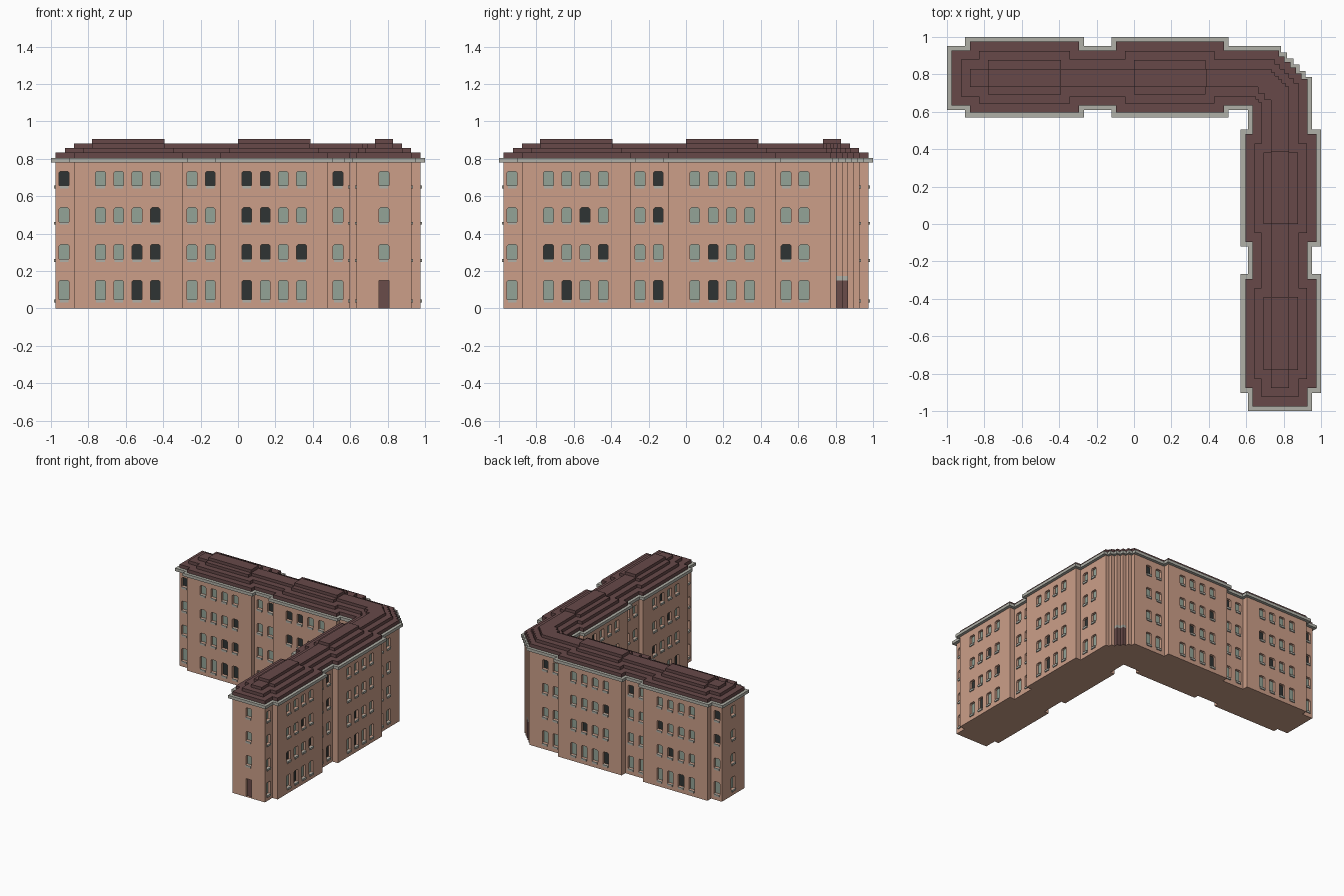
import bpy, bmesh
from mathutils import Vector

if "Cube" in bpy.data.objects:
    bpy.data.objects.remove(bpy.data.objects["Cube"])


def material(name, r, g, b):
    lin = [((c / 255 + 0.055) / 1.055) ** 2.4 for c in (r, g, b)]
    m = bpy.data.materials.new(name)
    m.diffuse_color = (*lin, 1)
    m.use_nodes = True
    m.node_tree.nodes["Principled BSDF"].inputs["Base Color"].default_value = m.diffuse_color
    return m


WALL, GLASS, DARK, DOOR, STONE = range(5)
MATS = [material("salmon_plaster", 204, 159, 137),
        material("grey_green_glass", 148, 164, 151),
        material("dark_glass", 47, 52, 51),
        material("brown_door", 106, 76, 74),
        material("pale_stone", 176, 176, 167)]
ROOF = material("roof_brown", 103, 73, 73)


def finish(bm, name, mats):
    me = bpy.data.meshes.new(name)
    bm.to_mesh(me)
    bm.free()
    for m in mats:
        me.materials.append(m)
    ob = bpy.data.objects.new(name, me)
    bpy.context.collection.objects.link(ob)
    return ob


def swap(pts):
    return [(y, x) for x, y in pts]


STEPS = 5


def outline(d):
    """L-shaped plan, clockwise, inset by d; mirrored across the diagonal."""
    end = -0.975 + d
    bumps = [(-0.878 + d, -0.293 - d), (-0.097 + d, 0.48 - d)]

    def side(base, bump):
        pts = [(end, base)]
        for a, b in bumps:
            pts += [(a, base), (a, bump), (b, bump), (b, base)]
        return pts

    ob, ib = 0.927 - d, 0.634 + d
    outer, inner = side(ob, 0.975 - d), side(ib, 0.595 + d)
    # stepped outer corner
    s = 0.775 - 0.414 * d
    k = (ob - s) / STEPS
    stairs = []
    for i in range(STEPS):
        stairs += [(s + i * k, ob - i * k), (s + i * k, ob - (i + 1) * k)]
    # inner corner, stepped on the roof tiers only
    corner = [(ib, ib)]
    if d > 0.01:
        c = 0.7 * d
        corner = [(ib, ib - c), (ib - c / 2, ib - c), (ib - c / 2, ib - c / 2),
                  (ib - c, ib - c / 2), (ib - c, ib)]
    poly = (outer + stairs + [(ob, s)] + swap(outer[::-1]) + swap(inner)
            + corner + inner[::-1])
    return poly, len(outer)


def prism(bm, pts, z0, z1):
    bottom = bm.faces.new([bm.verts.new((x, y, z0)) for x, y in pts])
    ext = bmesh.ops.extrude_face_region(bm, geom=[bottom], use_keep_orig=True)
    for v in ext["geom"]:
        if isinstance(v, bmesh.types.BMVert):
            v.co.z = z1
    bmesh.ops.recalc_face_normals(bm, faces=bm.faces)


# window layout
COLS = [-0.93, -0.735, -0.637, -0.54, -0.443, -0.246, -0.148,
        0.047, 0.145, 0.242, 0.34, 0.535, 0.631, 0.78]
ROWS = [(0.048, 0.15), (0.265, 0.342), (0.463, 0.538), (0.658, 0.733)]
HALF, CUT, DEPTH, TOP = 0.026, 0.008, 0.02, 0.785
# dark window columns per side, one set per floor
DARKS = {"front": [{3, 4, 7}, {3, 4, 7, 8, 10}, {4, 7, 8}, {0, 6, 7, 8, 11}],
         "right": [{2, 6, 8}, {1, 4, 8, 11}, {3, 6}, {6}],
         "back": [{2, 7}, {3, 9}, {0, 4, 7}, {0, 6, 12}],
         "left": [{1, 9}, {4, 6}, {2, 8}, {3, 10}]}

walls, sills = bmesh.new(), bmesh.new()
plan, n_outer = outline(0)
# stepped corner edges that carry the corner door
door_edges = range(n_outer + 3, n_outer + 7)

for e, a in enumerate(plan):
    a = Vector((*a, 0))
    b = Vector((*plan[(e + 1) % len(plan)], 0))
    L = (b - a).length
    u = (b - a) / L
    n = Vector((-u.y, u.x, 0))
    side = ("right" if n.x > 0.5 else "left" if n.x < -0.5
            else "back" if n.y > 0.5 else "front")

    def P(s, z, w=0.0):
        return a + u * s - n * w + Vector((0, 0, z))

    def face(pts, mat=WALL):
        f = walls.faces.new([walls.verts.new(P(*p)) for p in reversed(pts)])
        f.material_index = mat

    def cell(s0, s1, z0, z1, mat=WALL):
        face([(s0, z0), (s1, z0), (s1, z1), (s0, z1)], mat)

    def sill(s0, s1, z0, z1):
        bm_pts = [P(s0, 0, -0.008), P(s1, 0, -0.008), P(s1, 0, 0.01), P(s0, 0, 0.01)]
        prism(sills, [(p.x, p.y) for p in bm_pts], z0, z1)

    if e in door_edges:
        cell(0, L, 0, 0.15, DOOR)
        cell(0, L, 0.15, 0.172, STONE)
        cell(0, L, 0.172, TOP)
        continue

    # windows that fit on this stretch of wall
    along = (lambda c: (c - a.x) * u.x) if abs(u.x) > 0.5 else (lambda c: (c - a.y) * u.y)
    found = sorted((along(c), i) for i, c in enumerate(COLS)
                   if HALF + 0.005 < along(c) < L - HALF - 0.005)
    s = 0
    for centre, i in found:
        s0, s1 = centre - HALF, centre + HALF
        cell(s, s0, 0, TOP)
        s, z = s1, 0
        for r, (z0, z1) in enumerate(ROWS):
            door = r == 0 and i == 13 and side == "front"
            if door:
                z0 = 0
            else:
                cell(s0, s1, z, z0)
                sill(s0 + 0.003, s1 - 0.003, z0 - 0.016, z0)
            c = 0.001 if door else CUT
            loop = [(s0, z0), (s1, z0), (s1, z1 - c), (s1 - c, z1),
                    (s0 + c, z1), (s0, z1 - c)]
            # clipped top corners, reveals and pane
            face([loop[2], (s1, z1), loop[3]])
            face([loop[4], (s0, z1), loop[5]])
            for p, q in zip(loop, loop[1:] + loop[:1]):
                face([p, q, (*q, DEPTH), (*p, DEPTH)])
            pane = DOOR if door else DARK if i in DARKS[side][r] else GLASS
            face([(*p, DEPTH) for p in loop], pane)
            z = z1
        cell(s0, s1, z, TOP)
    cell(s, L, 0, TOP)

# underside of the building
walls.faces.new([walls.verts.new((x, y, 0)) for x, y in plan])
bmesh.ops.remove_doubles(walls, verts=walls.verts, dist=1e-5)
finish(walls, "walls_with_windows", MATS)
finish(sills, "window_sills", [MATS[STONE]])

# cornice
bm = bmesh.new()
prism(bm, outline(-0.0244)[0], 0.781, 0.805)
finish(bm, "cornice", [MATS[STONE]])

# stepped roof tiers
for i, (z0, z1) in enumerate([(0.805, 0.833), (0.833, 0.858), (0.858, 0.881)]):
    bm = bmesh.new()
    prism(bm, outline(0.0488 * i)[0], z0, z1)
    finish(bm, f"roof_tier_{i + 1}", [ROOF])

# ridge blocks on each projecting bay
bm = bmesh.new()
for x0, x1 in [(-0.78, -0.393), (0.0, 0.388)]:
    box = [(x0, 0.732), (x1, 0.732), (x1, 0.829), (x0, 0.829)]
    prism(bm, box, 0.881, 0.905)
    prism(bm, swap(box), 0.881, 0.905)
finish(bm, "roof_ridge_blocks", [ROOF])
